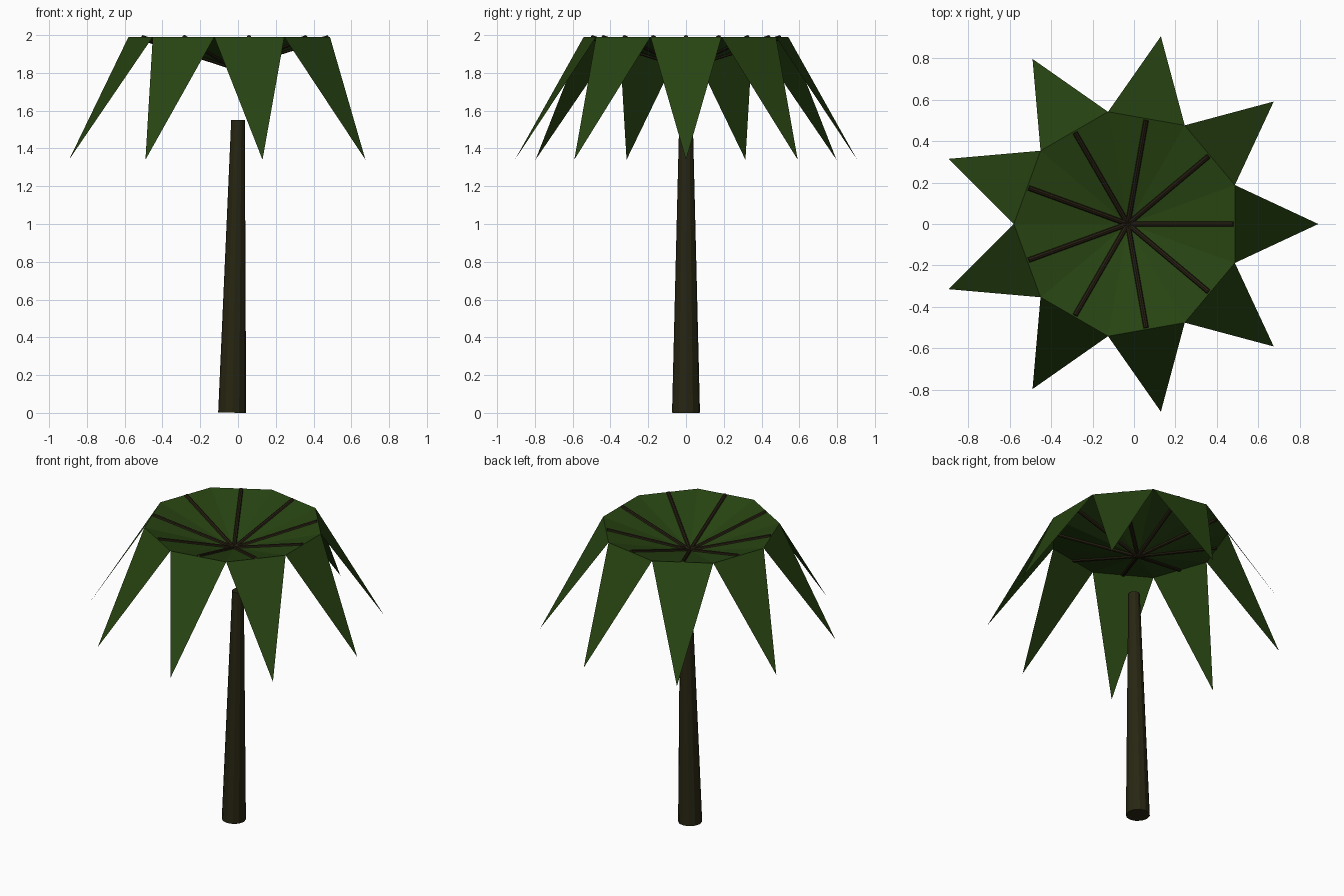
import bpy, math
from mathutils import Vector

if "Cube" in bpy.data.objects:
    bpy.data.objects.remove(bpy.data.objects["Cube"])

LEAVES = 9
STEP = 2 * math.pi / LEAVES
HUB = Vector((-0.03, 0, 1.83))      # sunken middle of the canopy
RIM_R, RIM_Z = 0.55, 1.99           # notches between leaves
TIP_R, TIP_Z = 0.92, 1.34           # drooping leaf tips


def material(name, rgb):
    m = bpy.data.materials.new(name)
    m.diffuse_color = (*rgb, 1)
    m.use_nodes = True
    m.node_tree.nodes["Principled BSDF"].inputs["Base Color"].default_value = m.diffuse_color
    return m


def mesh_object(name, verts, faces, mat):
    me = bpy.data.meshes.new(name)
    me.from_pydata(verts, [], faces)
    me.materials.append(mat)
    ob = bpy.data.objects.new(name, me)
    bpy.context.collection.objects.link(ob)
    return ob


def polar(r, a, z):
    return Vector((HUB.x + r * math.cos(a), r * math.sin(a), z))


def rod(name, p0, p1, r0, r1, sides, mat):
    """Tapered cylinder between two points."""
    axis = p1 - p0
    bpy.ops.mesh.primitive_cone_add(vertices=sides, radius1=r0, radius2=r1,
                                    depth=axis.length, location=(p0 + p1) / 2,
                                    rotation=axis.to_track_quat('Z', 'Y').to_euler())
    ob = bpy.context.object
    ob.name = name
    ob.data.materials.append(mat)
    return ob


green = material("leaf green", (0.021, 0.058, 0.006))
bark = material("bark brown", (0.021, 0.019, 0.006))
rib_brown = material("rib brown", (0.020, 0.014, 0.006))

# Trunk, tapered and leaning slightly
trunk = rod("trunk", Vector((-0.031, 0, 0.001)), Vector((0, 0, 1.55)),
            0.074, 0.036, 12, bark)

# Leaf canopy: fan rising from the hub to the rim, then folding down to tips
verts = [HUB]
verts += [polar(RIM_R, (i - 0.5) * STEP, RIM_Z) for i in range(LEAVES)]
verts += [polar(TIP_R, i * STEP, TIP_Z) for i in range(LEAVES)]
faces = []
for i in range(LEAVES):
    a, b, tip = 1 + i, 1 + (i + 1) % LEAVES, 1 + LEAVES + i
    faces += [(0, a, b), (a, tip, b)]
mesh_object("leaf_canopy", verts, faces, green)

# Ribs along the middle of each leaf
rib_r = RIM_R * math.cos(STEP / 2) - 0.007
for i in range(LEAVES):
    rod(f"leaf_rib_{i + 1}", HUB, polar(rib_r, i * STEP, RIM_Z - 0.002),
        0.0125, 0.0125, 8, rib_brown)
